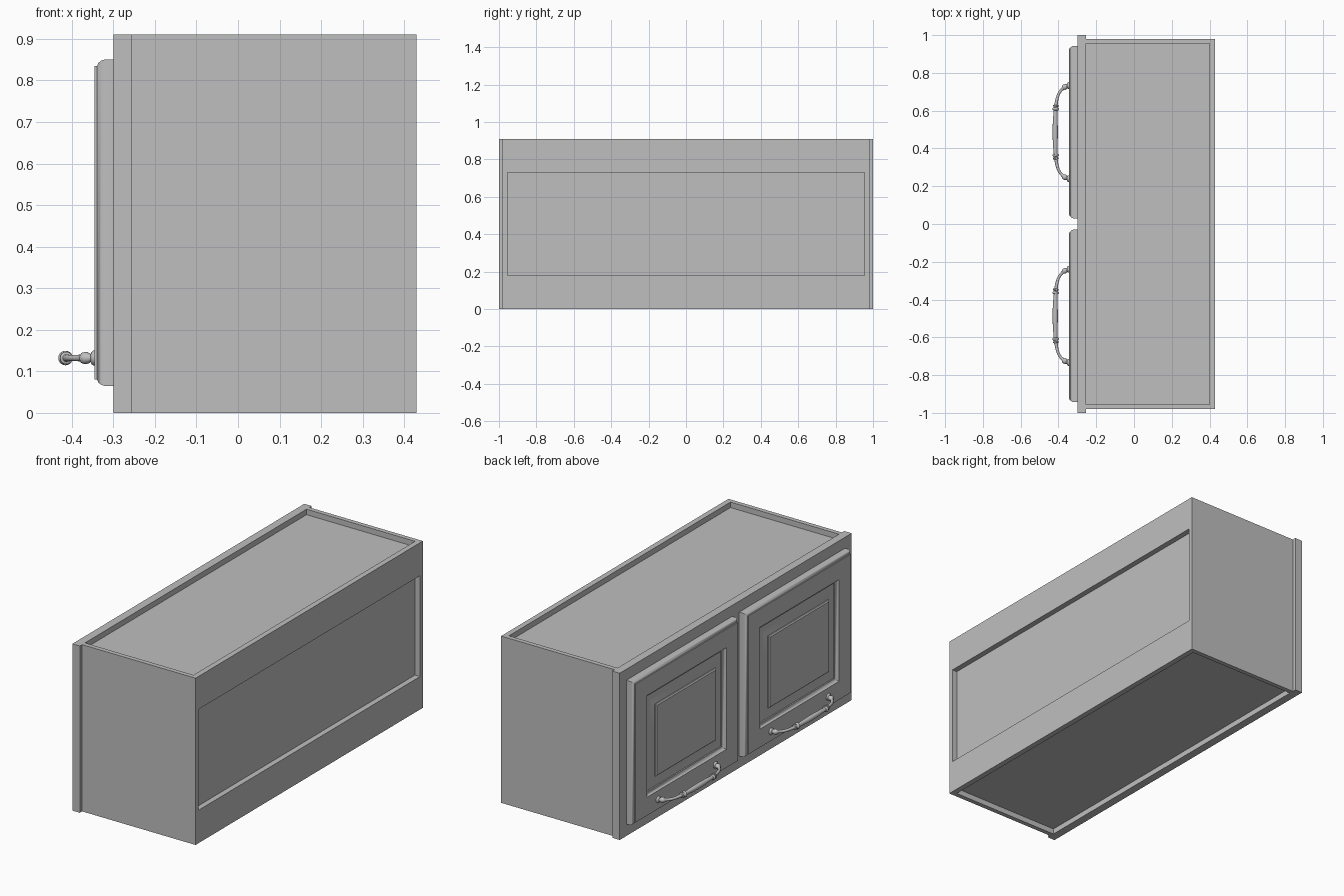
import bpy
import bmesh
import math
from mathutils import Vector

cube = bpy.data.objects.get("Cube")
if cube:
    bpy.data.objects.remove(cube, do_unlink=True)

grey = bpy.data.materials.new("light_grey")
grey.use_nodes = True
GREY = (0.52, 0.52, 0.52, 1.0)
grey.diffuse_color = GREY
grey.node_tree.nodes["Principled BSDF"].inputs["Base Color"].default_value = GREY


def finish(name, bm, smooth=None):
    bmesh.ops.recalc_face_normals(bm, faces=bm.faces[:])
    mesh = bpy.data.meshes.new(name)
    bm.to_mesh(mesh)
    bm.free()
    mesh.materials.append(grey)
    obj = bpy.data.objects.new(name, mesh)
    bpy.context.collection.objects.link(obj)
    if smooth:
        bpy.ops.object.select_all(action='DESELECT')
        obj.select_set(True)
        bpy.context.view_layer.objects.active = obj
        bpy.ops.object.shade_smooth_by_angle(angle=math.radians(smooth))
    return obj


def box(name, x, y, z):
    bm = bmesh.new()
    bmesh.ops.create_cube(bm, size=1)
    for v in bm.verts:
        v.co = [r[0] + (c + 0.5) * (r[1] - r[0]) for c, r in zip(v.co, (x, y, z))]
    return finish(name, bm)


def loft(name, rings, smooth):
    """Skin closed rings of points and cap both ends."""
    bm = bmesh.new()
    loops = [[bm.verts.new(p) for p in ring] for ring in rings]
    n = len(loops[0])
    for a, b in zip(loops, loops[1:]):
        for i in range(n):
            j = (i + 1) % n
            bm.faces.new((a[i], a[j], b[j], b[i]))
    bm.faces.new(loops[0])
    bm.faces.new(loops[-1])
    return finish(name, bm, smooth)


# Cabinet dimensions
H = 0.91
FRONT, FRAME_BACK, BACK = -0.30, -0.255, 0.43
OUT, INN, LIP = 0.98, 0.955, 0.03

# Carcass: sides, recessed top and bottom, back rails and recessed back panel
for side, s in (("left", 1), ("right", -1)):
    box(side + "_side_panel", (FRAME_BACK, BACK), sorted((s * INN, s * OUT)), (0, H))
box("top_panel", (FRAME_BACK, BACK - LIP), (-INN, INN), (H - LIP - 0.025, H - LIP))
box("bottom_panel", (FRAME_BACK, BACK - LIP), (-INN, INN), (LIP, LIP + 0.025))
box("back_lower_rail", (BACK - LIP, BACK), (-INN, INN), (0, 0.18))
box("back_upper_rail", (BACK - LIP, BACK), (-INN, INN), (0.73, H))
box("back_panel", (BACK - LIP - 0.02, BACK - LIP), (-INN, INN), (LIP, H - LIP))

# Face frame: stiles run full height, rails fit between them
for name, y0, y1 in (("right_stile", -1, -0.9), ("centre_stile", -0.07, 0.07),
                     ("left_stile", 0.9, 1)):
    box(name, (FRONT, FRAME_BACK), (y0, y1), (0, H))
for name, y0, y1 in (("right", -0.9, -0.07), ("left", 0.07, 0.9)):
    box(name + "_lower_rail", (FRONT, FRAME_BACK), (y0, y1), (0, 0.12))
    box(name + "_upper_rail", (FRONT, FRAME_BACK), (y0, y1), (0.80, H))

# Raised-panel door section: (distance in from the edge, x)
DOOR = [(0, FRONT), (0, -0.322), (0.003, -0.330), (0.008, -0.336), (0.015, -0.339),
        (0.015, -0.345), (0.115, -0.345), (0.117, -0.337), (0.123, -0.331),
        (0.132, -0.329), (0.132, -0.322), (0.150, -0.323), (0.170, -0.327),
        (0.190, -0.334), (0.196, -0.334), (0.196, -0.340), (0.202, -0.345)]

# Handle: half of the path as (offset from middle, x, radius), mirrored below
HANDLE = [(0.0, -0.417, 0.0140), (0.05, -0.417, 0.0130), (0.095, -0.416, 0.0105),
          (0.115, -0.416, 0.0100), (0.117, -0.416, 0.0160), (0.122, -0.415, 0.0175),
          (0.127, -0.415, 0.0160), (0.129, -0.415, 0.0110), (0.134, -0.414, 0.0110),
          (0.136, -0.414, 0.0150), (0.142, -0.413, 0.0150), (0.144, -0.413, 0.0090),
          (0.175, -0.408, 0.0080), (0.200, -0.400, 0.0075), (0.220, -0.388, 0.0075),
          (0.231, -0.376, 0.0085), (0.234, -0.373, 0.0135), (0.239, -0.366, 0.0150),
          (0.243, -0.359, 0.0125), (0.245, -0.355, 0.0090), (0.247, -0.344, 0.0090)]
HANDLE_Z = 0.132


def door(name, y0, y1, z0=0.065, z1=0.85):
    loft(name, [[(x, y0 + d, z0 + d), (x, y1 - d, z0 + d),
                 (x, y1 - d, z1 - d), (x, y0 + d, z1 - d)] for d, x in DOOR], 35)


def handle(name, mid, sides=20):
    path = [(-t, x, r) for t, x, r in reversed(HANDLE[1:])] + HANDLE
    rings = []
    for i, (t, x, r) in enumerate(path):
        a, b = path[max(i - 1, 0)], path[min(i + 1, len(path) - 1)]
        tangent = Vector((b[1] - a[1], b[0] - a[0], 0)).normalized()
        across = Vector((tangent.y, -tangent.x, 0))
        centre = Vector((x, mid + t, HANDLE_Z))
        rings.append([centre + r * (math.cos(k) * across + math.sin(k) * Vector((0, 0, 1)))
                      for k in (2 * math.pi * j / sides for j in range(sides))])
    loft(name, rings, 50)


def foot(name, mid, sides=20):
    # Turned rosette where the handle meets the door
    section = [(-0.343, 0.018), (-0.348, 0.018), (-0.352, 0.015), (-0.355, 0.009)]
    loft(name, [[(x, mid + r * math.cos(k), HANDLE_Z + r * math.sin(k))
                 for k in (2 * math.pi * j / sides for j in range(sides))]
                for x, r in section], 50)


# Two matching doors with handles
for side, s in (("left", 1), ("right", -1)):
    y0, y1 = sorted((s * 0.03, s * 0.943))
    mid = (y0 + y1) / 2
    door(side + "_door", y0, y1)
    handle(side + "_handle", mid)
    for label, t in (("inner", -s * 0.247), ("outer", s * 0.247)):
        foot(side + "_handle_" + label + "_foot", mid + t * s * s)
